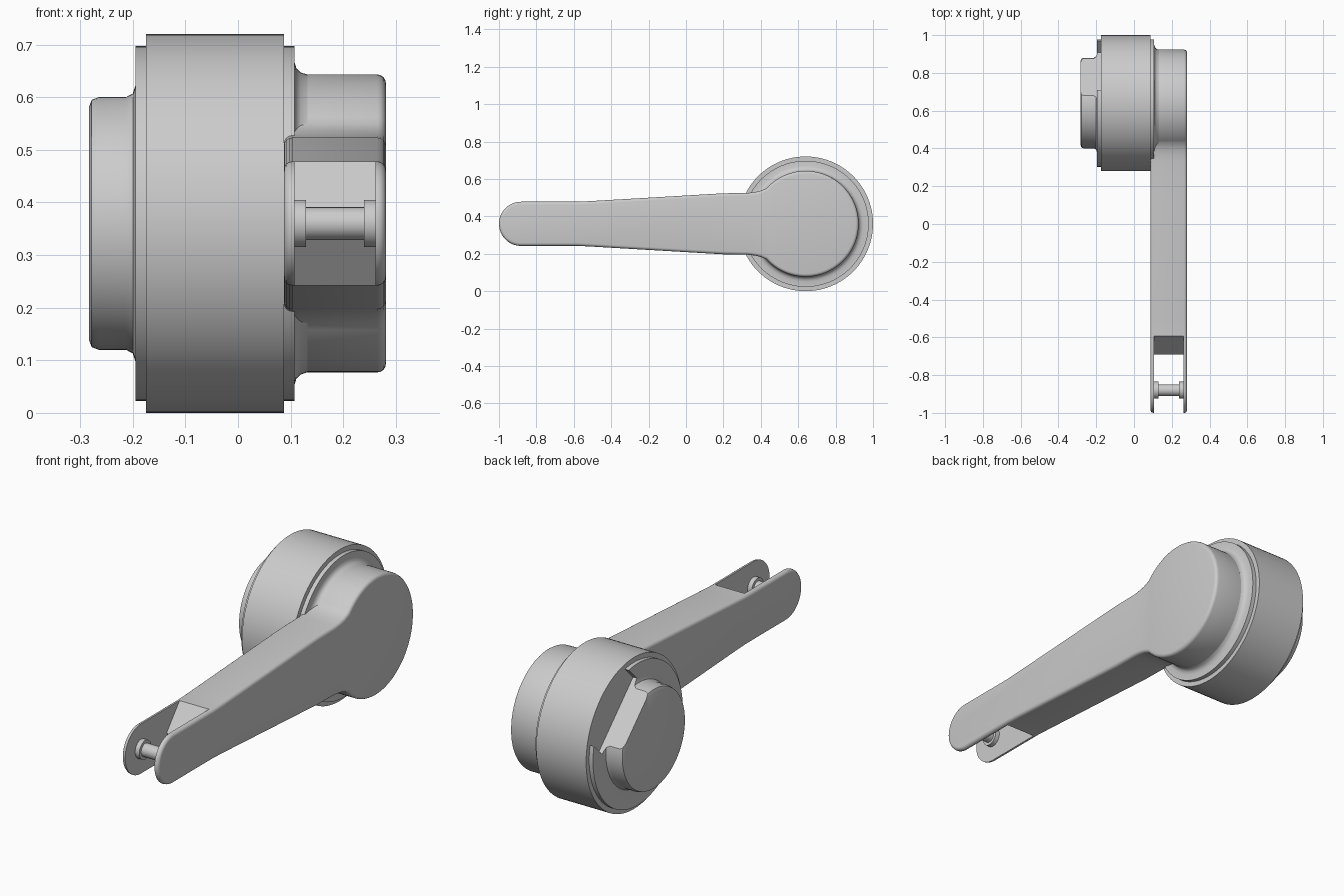
import bpy, bmesh
from math import pi, cos, sin, atan2, radians
from mathutils import Vector, Matrix

old = bpy.data.objects.get("Cube")
if old:
    bpy.data.objects.remove(old, do_unlink=True)

grey = bpy.data.materials.new("plain grey")
grey.use_nodes = True
GREY = (0.6, 0.6, 0.6, 1)
grey.diffuse_color = GREY
grey.node_tree.nodes["Principled BSDF"].inputs["Base Color"].default_value = GREY

AXIS = Vector((0, 0.64, 0.36))     # drum axis, running along x
PIN = Vector((0, -0.88, 0.36))     # roller pin axis


def finish(name, bm):
    bmesh.ops.remove_doubles(bm, verts=bm.verts, dist=1e-5)
    bmesh.ops.recalc_face_normals(bm, faces=bm.faces)
    me = bpy.data.meshes.new(name)
    bm.to_mesh(me)
    bm.free()
    me.materials.append(grey)
    ob = bpy.data.objects.new(name, me)
    bpy.context.collection.objects.link(ob)
    return ob


def select(ob):
    bpy.ops.object.select_all(action='DESELECT')
    ob.select_set(True)
    bpy.context.view_layer.objects.active = ob


def smooth(ob, angle=35):
    select(ob)
    bpy.ops.object.shade_smooth_by_angle(angle=radians(angle))


def lathe(name, profile, centre, steps=96):
    """Spin (x, radius) points around the x direction."""
    bm = bmesh.new()
    vs = [bm.verts.new(centre + Vector((x, 0, r))) for x, r in profile]
    es = [bm.edges.new(p) for p in zip(vs, vs[1:])]
    bmesh.ops.spin(bm, geom=vs + es, cent=centre, axis=(1, 0, 0),
                   angle=2 * pi, steps=steps)
    return finish(name, bm)


def prism(name, outline, x0, x1):
    """Extrude a (y, z) outline along x."""
    bm = bmesh.new()
    face = bm.faces.new([bm.verts.new((x0, y, z)) for y, z in outline])
    new = bmesh.ops.extrude_face_region(bm, geom=[face])["geom"]
    bmesh.ops.translate(bm, vec=(x1 - x0, 0, 0),
                        verts=[g for g in new if isinstance(g, bmesh.types.BMVert)])
    return finish(name, bm)


def apply(ob, mod):
    select(ob)
    bpy.ops.object.modifier_apply(modifier=mod.name)


def cut(ob, cutter):
    mod = ob.modifiers.new("cut", 'BOOLEAN')
    mod.operation, mod.solver, mod.object = 'DIFFERENCE', 'EXACT', cutter
    apply(ob, mod)
    bpy.data.objects.remove(cutter, do_unlink=True)


# Drum
drum = lathe("drum", [(-0.175, 0), (-0.175, 0.36), (0.087, 0.36), (0.087, 0)], AXIS)
smooth(drum)

# Cap on the far side, with a flat notch cut into its upper back
cap = lathe("side_cap", [(-0.17, 0), (-0.17, 0.337), (-0.195, 0.337), (-0.195, 0.262),
                         (-0.2, 0.247), (-0.213, 0.24), (-0.265, 0.24), (-0.278, 0.235),
                         (-0.283, 0.222), (-0.283, 0)], AXIS)
bm = bmesh.new()
bmesh.ops.create_cube(bm, size=1, matrix=Matrix.Translation(AXIS)
                      @ Matrix.Rotation(pi / 4, 4, 'X')
                      @ Matrix.Translation((-0.265, 0.395, 0))
                      @ Matrix.Diagonal((0.2, 0.4, 0.37, 1)))
cut(cap, finish("notch_cutter", bm))
smooth(cap)

# Rim and fillet under the arm hub
rim = lathe("hub_rim", [(0.08, 0), (0.08, 0.337), (0.107, 0.337), (0.107, 0.308),
                        (0.111, 0.295), (0.119, 0.287), (0.132, 0.283), (0.132, 0)], AXIS)
smooth(rim)

# Arm outline: upper edge from tip to hub, mirrored about z = 0.36
TIP, HUB = 0.118, 0.283
upper = [(-1 + TIP - TIP * cos(a), TIP * sin(a))
         for a in (i * pi / 32 for i in range(17))]
upper += [(-0.58, 0.118), (-0.5, 0.122), (0.2, 0.163), (0.33, 0.165),
          (0.37, 0.17), (0.4, 0.177)]
start = atan2(0.19, -0.21)
upper += [(AXIS.y + HUB * cos(start * (1 - i / 40)), HUB * sin(start * (1 - i / 40)))
          for i in range(41)]
outline = [(y, 0.36 + h) for y, h in upper]
outline += [(y, 0.36 - h) for y, h in reversed(upper[1:-1])]
arm = prism("lever_arm", outline, 0.087, 0.281)
bevel = arm.modifiers.new("rounded rim", 'BEVEL')
bevel.width, bevel.segments = 0.016, 4
bevel.limit_method, bevel.angle_limit = 'ANGLE', radians(60)
apply(arm, bevel)

# Fork opening ending in a V-shaped wedge
cut(arm, prism("fork_cutter", [(-1.1, 0), (-0.39, 0), (-0.69, 0.36),
                               (-0.39, 0.72), (-1.1, 0.72)], 0.107, 0.261))
smooth(arm)

# Flanged pin across the fork
pin = lathe("fork_pin", [(0.1, 0), (0.1, 0.045), (0.129, 0.045), (0.129, 0.031),
                         (0.239, 0.031), (0.239, 0.045), (0.268, 0.045), (0.268, 0)], PIN, 48)
smooth(pin)
